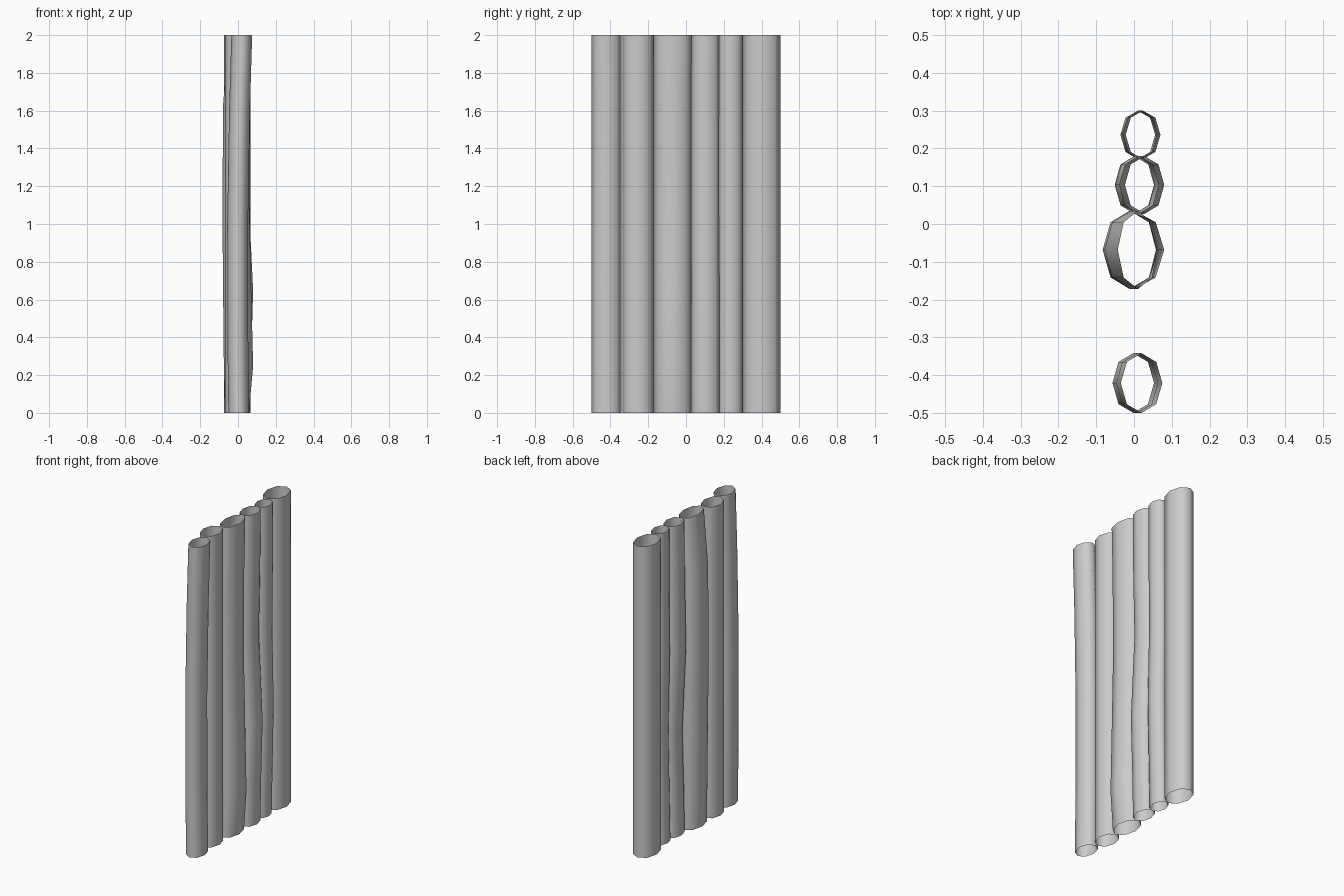
import bpy
import bmesh
from math import cos, sin, pi

if "Cube" in bpy.data.objects:
    bpy.data.objects.remove(bpy.data.objects["Cube"])

SIDES = 8


def tube(name, y0, y1, rings):
    """Open octagonal tube; rings are (z, left x, right x) from bottom to top."""
    bm = bmesh.new()
    loops = []
    for z, left, right in rings:
        cx, rx = (left + right) / 2, (right - left) / 2
        cy, ry = (y0 + y1) / 2, (y1 - y0) / 2
        loops.append([bm.verts.new((cx + rx * cos(2 * pi * i / SIDES),
                                    cy + ry * sin(2 * pi * i / SIDES), z))
                      for i in range(SIDES)])
    for low, high in zip(loops, loops[1:]):
        for i in range(SIDES):
            j = (i + 1) % SIDES
            bm.faces.new((low[i], low[j], high[j], high[i])).smooth = True
    mesh = bpy.data.meshes.new(name)
    bm.to_mesh(mesh)
    bm.free()
    obj = bpy.data.objects.new(name, mesh)
    bpy.context.collection.objects.link(obj)
    return obj


def bent(r, path):
    """Rings of constant half width r along a (z, centre x) path."""
    return [(z, x - r, x + r) for z, x in path]


# Straight logs
tube("back_log", 0.30, 0.50, bent(0.070, [(0, -0.003), (2, -0.003)]))
tube("straight_log", -0.337, -0.17, bent(0.058, [(0, -0.011), (2, -0.011)]))

# Gently bent logs
tube("thin_log", 0.172, 0.30, bent(0.046, [
    (0, 0.010), (0.35, 0.017), (0.7, 0.024), (1.2, 0.014), (1.6, 0.018), (2, 0.018)]))
tube("wavy_log", 0.027, 0.18, bent(0.052, [
    (0, 0.012), (0.3, 0.018), (0.65, 0.028), (1.2, 0.001), (1.6, 0.010), (2, 0.014)]))
tube("front_log", -0.50, -0.342, bent(0.055, [
    (0, 0.004), (0.4, -0.001), (1, -0.002), (1.6, 0.008), (2, 0.020)]))

# Thick log, uneven in width
tube("thick_log", -0.172, 0.035, [
    (0, -0.068, 0.058), (0.25, -0.075, 0.080), (0.65, -0.079, 0.070),
    (1.1, -0.083, 0.060), (1.65, -0.078, 0.061), (2, -0.043, 0.064)])
